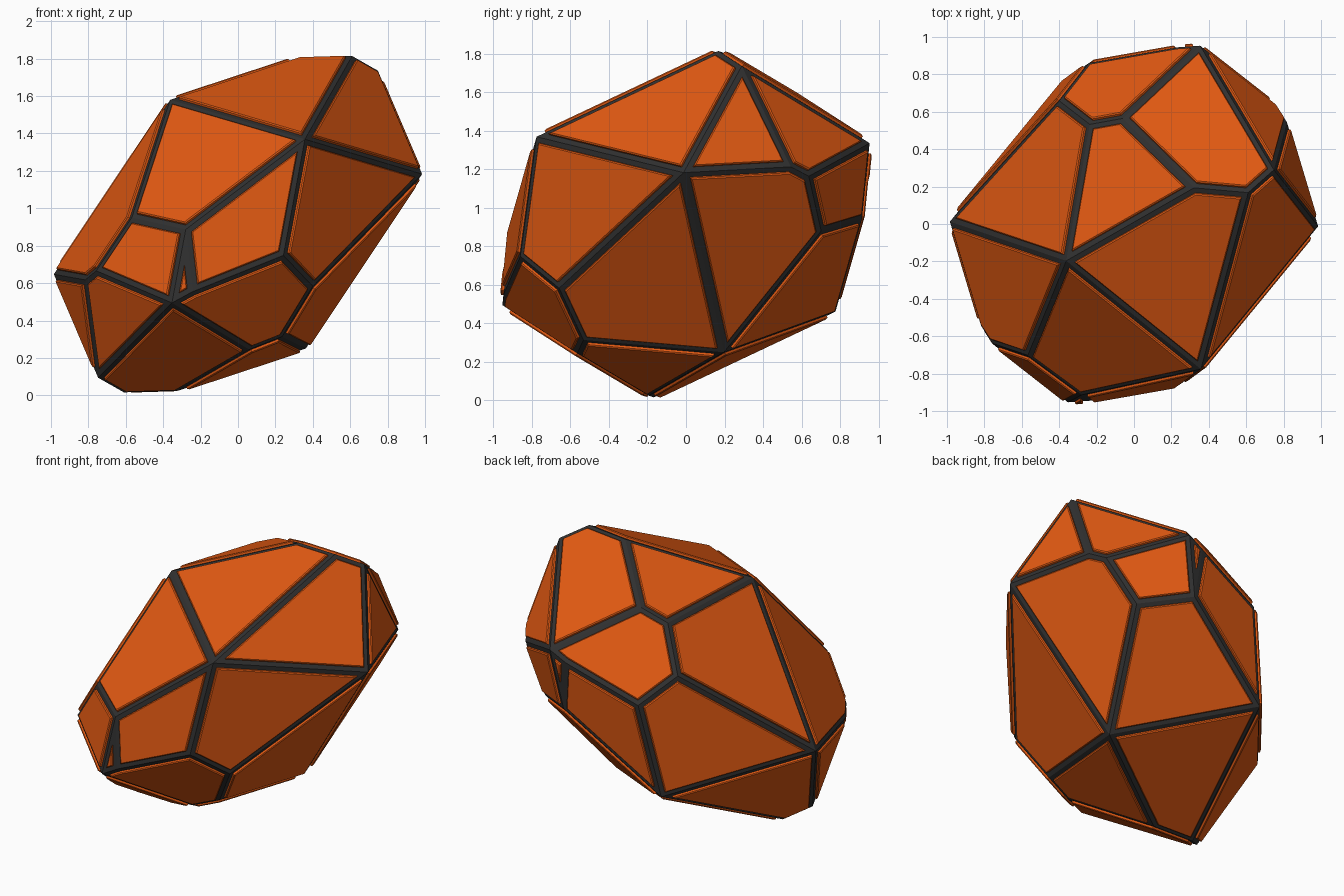
import bpy, bmesh
from mathutils import Vector

if "Cube" in bpy.data.objects:
    bpy.data.objects.remove(bpy.data.objects["Cube"])

CENTRE = Vector((0, 0, 0.915))
INSET, LIFT, CHAMFER = 0.028, 0.018, 0.006

# One half of the corners; the other half is the point reflection
HALF = {
    'A': (0.36, -0.77, 1.37), 'B': (-0.36, -0.20, 1.57), 'F': (-0.36, -0.95, 0.50),
    'H': (-0.98, 0.01, 0.65), 'P': (0.31, 0.19, 1.815), 'Q': (0.60, 0.18, 1.82),
    'R': (0.75, 0.28, 1.74), 'C': (-0.57, -0.70, 0.95), 'D': (-0.28, -0.92, 0.89),
    'E': (-0.75, -0.63, 0.67), 'I': (-0.82, -0.55, 0.61), 'G': (0.25, -0.87, 0.75),
    'K': (0.40, -0.65, 0.58), 'L': (0.24, -0.54, 0.29), 'M': (0.05, -0.57, 0.26),
    'X': (-0.24, -0.945, 0.55),
}
# Lower case = reflected corner
FACES = ["jblk", "lmpb", "TPQRS", "BPQA", "LMFXGK", "AQRJ", "RJi", "RieS",
         "FECD", "HIECB", "ABCD", "ADXG", "AGKJ", "DFX"]

# Two aliases used above: J is opposite H, S is opposite F, T is opposite M
ALIAS = {'J': 'h', 'j': 'H', 'S': 'f', 'T': 'm'}
FACES[0] = "Jblk".replace("l", "L").replace("k", "K")
FACES[1] = "BlmP"

pts = {}
for k, v in HALF.items():
    pts[k] = Vector(v) - CENTRE
    pts[k.lower()] = -pts[k]
faces = [[ALIAS.get(c, c) for c in f] for f in FACES]
faces += [[c.swapcase() for c in f] for f in faces]


def plane(f):
    mid = sum((pts[c] for c in f), Vector()) / len(f)
    n = Vector()
    for a, b in zip(f, f[1:] + f[:1]):
        n += (pts[a] - mid).cross(pts[b] - mid)
    n.normalize()
    return mid, (n if n.dot(mid) > 0 else -n)


# Relax corners so every facet becomes flat
for _ in range(150):
    acc = {k: [] for k in pts}
    for f in faces:
        mid, n = plane(f)
        for c in f:
            acc[c].append(pts[c] - n * (pts[c] - mid).dot(n))
    pts = {k: sum(v, Vector()) / len(v) for k, v in acc.items()}


def material(name, colour):
    m = bpy.data.materials.new(name)
    m.diffuse_color = colour
    m.use_nodes = True
    m.node_tree.nodes["Principled BSDF"].inputs["Base Color"].default_value = m.diffuse_color
    return m


def add_object(name, bm, mat):
    bmesh.ops.recalc_face_normals(bm, faces=bm.faces[:])
    me = bpy.data.meshes.new(name)
    bm.to_mesh(me)
    bm.free()
    me.materials.append(mat)
    ob = bpy.data.objects.new(name, me)
    bpy.context.collection.objects.link(ob)
    ob.location = CENTRE
    return ob


def shrink(poly, n, d):
    """Move every side of a flat polygon inwards by d."""
    out = []
    for i, p in enumerate(poly):
        e0 = (p - poly[i - 1]).normalized()
        e1 = (poly[(i + 1) % len(poly)] - p).normalized()
        m0, m1 = n.cross(e0), n.cross(e1)
        out.append(p + (m0 + m1) * (d / (1 + m0.dot(m1))))
    return out


# Dark core
bm = bmesh.new()
vs = {k: bm.verts.new(p) for k, p in pts.items()}
for f in faces:
    bm.faces.new([vs[c] for c in f])
add_object("dark_core", bm, material("dark", (0.03, 0.03, 0.03, 1)))

# Raised, chamfered plate on every facet
bm = bmesh.new()
for f in faces:
    mid, n = plane(f)
    poly = [pts[c] - n * (pts[c] - mid).dot(n) for c in f]
    if (poly[1] - poly[0]).cross(poly[2] - poly[1]).dot(n) < 0:
        poly.reverse()
    base = shrink(poly, n, INSET)
    top = shrink(poly, n, INSET + CHAMFER)
    rings = [[bm.verts.new(p + n * h) for p in ring] for ring, h in
             ((base, -0.01), (base, LIFT - CHAMFER), (top, LIFT))]
    bm.faces.new(rings[0][::-1])
    bm.faces.new(rings[2])
    for lo, hi in zip(rings, rings[1:]):
        for i in range(len(lo)):
            bm.faces.new((lo[i - 1], lo[i], hi[i], hi[i - 1]))
add_object("orange_plates", bm, material("orange", (0.75, 0.1, 0.006, 1)))
